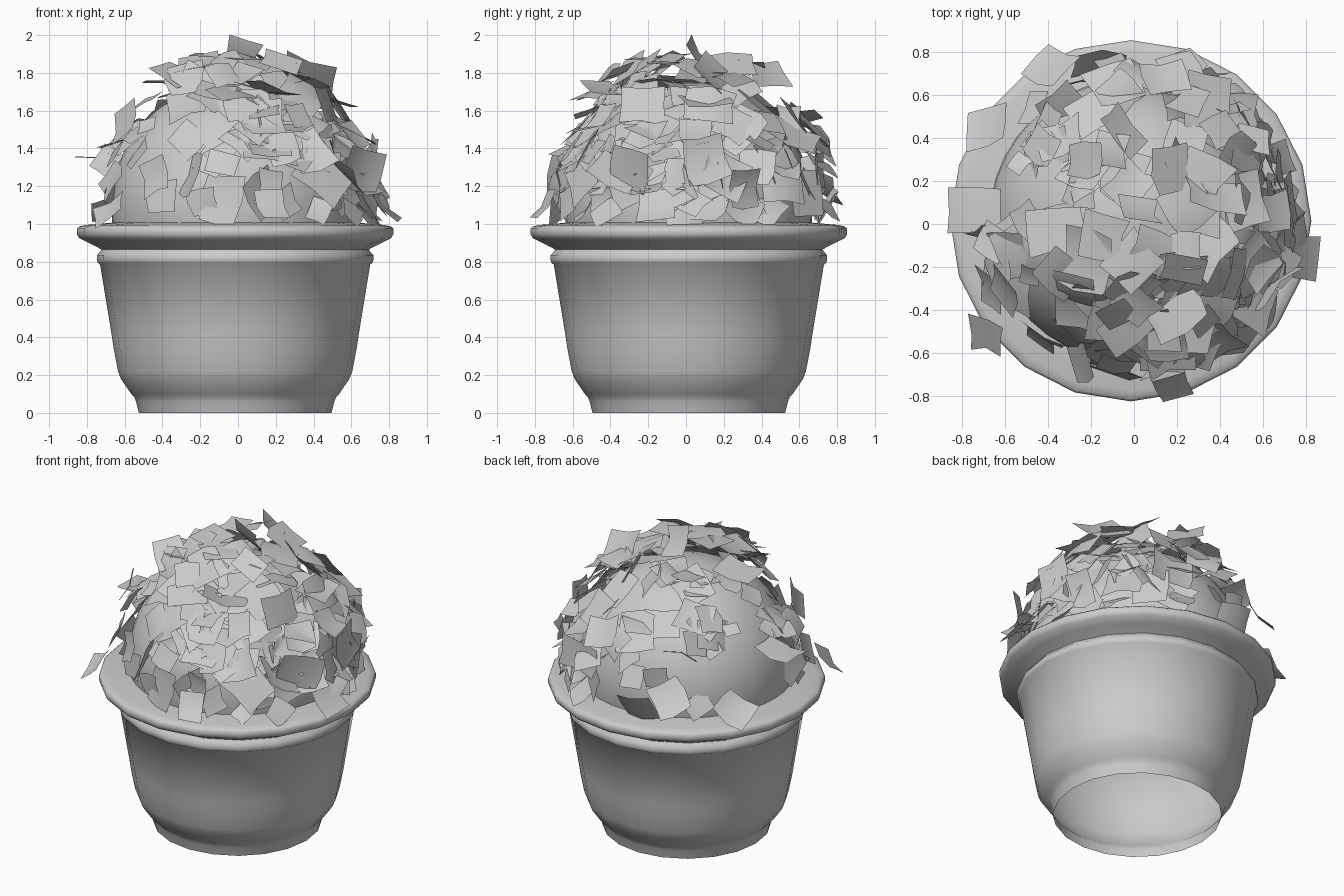
import bpy
import bmesh
import random
from math import sin, cos, pi, radians
from mathutils import Vector, Matrix

random.seed(11)
if "Cube" in bpy.data.objects:
    bpy.data.objects.remove(bpy.data.objects["Cube"], do_unlink=True)

CENTRE = Vector((-0.015, 0.015, 0))
DOME_Z, DOME_R = 1.095, 0.657

grey = bpy.data.materials.new("light grey")
grey.use_nodes = True
COLOUR = (0.6, 0.6, 0.6, 1)
grey.diffuse_color = COLOUR
grey.node_tree.nodes["Principled BSDF"].inputs["Base Color"].default_value = COLOUR


def make_object(name, bm, angle):
    mesh = bpy.data.meshes.new(name)
    bm.to_mesh(mesh)
    bm.free()
    mesh.materials.append(grey)
    obj = bpy.data.objects.new(name, mesh)
    bpy.context.collection.objects.link(obj)
    bpy.ops.object.select_all(action="DESELECT")
    obj.select_set(True)
    bpy.context.view_layer.objects.active = obj
    bpy.ops.object.shade_smooth_by_angle(angle=radians(angle))


# Tub: open shell with foot, tapering wall, bead and wide rim
TUB_SIDES = 20
PROFILE = [
    (0.51, 0), (0.525, 0.06), (0.535, 0.085), (0.55, 0.1), (0.605, 0.18), (0.62, 0.22),
    (0.643, 0.34), (0.655, 0.42), (0.715, 0.785), (0.728, 0.795), (0.732, 0.81),
    (0.732, 0.835), (0.718, 0.85), (0.708, 0.865), (0.735, 0.88), (0.775, 0.9),
    (0.825, 0.925), (0.838, 0.945), (0.838, 0.975), (0.825, 0.987), (0.79, 0.995),
    (0.62, 1.01)]
bm = bmesh.new()
rings = []
for r, z in PROFILE:
    rings.append([bm.verts.new(CENTRE + Vector((r * cos(a), r * sin(a), z)))
                  for a in (2 * pi * i / TUB_SIDES for i in range(TUB_SIDES))])
for low, high in zip(rings, rings[1:]):
    for i in range(TUB_SIDES):
        j = (i + 1) % TUB_SIDES
        bm.faces.new((low[i], low[j], high[j], high[i]))
make_object("tub", bm, 60)

# Round scoop resting in the tub
bm = bmesh.new()
bmesh.ops.create_uvsphere(bm, u_segments=40, v_segments=24, radius=DOME_R,
                          matrix=Matrix.Translation(CENTRE + Vector((0, 0, DOME_Z))))
make_object("scoop", bm, 60)


# Thin curled flakes
def flake_points(centre, normal, spin, width, length, curl):
    frame = normal.to_track_quat("Z", "Y").to_matrix() @ Matrix.Rotation(spin, 3, "Z")
    points = []
    for v in (-0.5, 0, 0.5):
        for u in (-0.5, 0, 0.5):
            wob = random.uniform(-0.1, 0.1) * width
            local = Vector((u * width + wob, v * length + wob * 0.7,
                            curl * length * (v * v * 1.6 - 0.15) + wob * 0.25))
            points.append(centre + frame @ local)
    return points


def add_flake(bm, points):
    verts = [bm.verts.new(p) for p in points]
    for row in (0, 3):
        for col in (0, 1):
            k = row + col
            bm.faces.new((verts[k], verts[k + 1], verts[k + 4], verts[k + 3]))


def inside(p):
    return abs(p.x) < 0.86 and abs(p.y) < 0.855 and 0.97 < p.z < 1.96


def scatter(name, count, azimuth, elevation, lift, tilt, size):
    bm = bmesh.new()
    placed = tries = 0
    while placed < count and tries < count * 40:
        tries += 1
        a = radians(random.uniform(*azimuth))
        low, high = (sin(radians(e)) for e in elevation)
        s = random.uniform(low, high)
        c = (1 - s * s) ** 0.5
        out = Vector((c * cos(a), c * sin(a), s))
        centre = CENTRE + Vector((0, 0, DOME_Z)) + out * (DOME_R + random.uniform(*lift))
        lean = Vector([random.gauss(0, tilt) for _ in range(3)])
        lean.z += random.uniform(0, 0.5)
        normal = (out + lean).normalized()
        w = random.uniform(*size)
        points = flake_points(centre, normal, random.uniform(0, 2 * pi), w,
                              w * random.uniform(0.9, 1.35), random.uniform(-0.35, 0.35))
        if all(inside(p) for p in points):
            add_flake(bm, points)
            placed += 1
    make_object(name, bm, 60)


# Dense drift on the front and +x sides, a heap on top, few elsewhere
scatter("front_flakes", 46, (-100, -30), (-6, 55), (0.01, 0.09), 0.25, (0.11, 0.23))
scatter("side_flakes", 50, (-40, 45), (-6, 55), (0.01, 0.12), 0.32, (0.11, 0.23))
scatter("back_flakes", 22, (45, 110), (-4, 55), (0.01, 0.13), 0.35, (0.12, 0.22))
scatter("far_flakes", 12, (110, 190), (0, 50), (0.01, 0.08), 0.35, (0.08, 0.18))
scatter("near_flakes", 11, (190, 260), (-4, 50), (0.01, 0.08), 0.3, (0.09, 0.2))
scatter("crown_flakes", 32, (0, 360), (57, 90), (0.02, 0.16), 0.4, (0.14, 0.23))
scatter("crown_front_flakes", 14, (-120, 60), (50, 70), (0.05, 0.18), 0.4, (0.14, 0.22))

# Larger single flakes: position, upward lean of the normal, spin, size
SINGLES = [
    ((-0.74, 0.06, 1.36), 6.0, 0.1, 0.22), ((-0.68, 0.45, 1.1), 1.0, 0.7, 0.2),
    ((-0.68, -0.52, 1.07), 0.9, 2.3, 0.18), ((-0.6, -0.3, 1.53), 0.4, 0.5, 0.19),
    ((-0.38, 0.73, 1.2), 0.8, 0.5, 0.2), ((-0.09, 0.64, 1.53), 1.0, 0.2, 0.23),
    ((-0.34, 0.4, 1.6), 1.0, 1.1, 0.2), ((-0.27, -0.38, 1.63), 1.0, 0.6, 0.22),
    ((0.18, -0.75, 1.1), 0.7, 0.1, 0.17), ((0.77, -0.15, 1.1), 0.9, 0.1, 0.2),
    ((0.64, 0.05, 1.48), 1.2, 0.0, 0.18), ((-0.44, -0.52, 1.25), 0.2, 0.4, 0.17),
    ((-0.34, 0.0, 1.7), 1.8, 0.1, 0.16), ((0.02, 0.06, 1.9), 0.6, 0.3, 0.18),
    ((-0.67, -0.3, 1.22), 0.4, 1.0, 0.18), ((0.72, 0.1, 1.34), 0.1, 0.2, 0.22),
]
bm = bmesh.new()
for place, up, spin, size in SINGLES:
    centre = Vector(place)
    normal = Vector((place[0], place[1], 0)).normalized() + Vector((0, 0, up))
    add_flake(bm, flake_points(centre, normal.normalized(), spin, size, size * 1.1, 0.25))
make_object("single_flakes", bm, 60)
